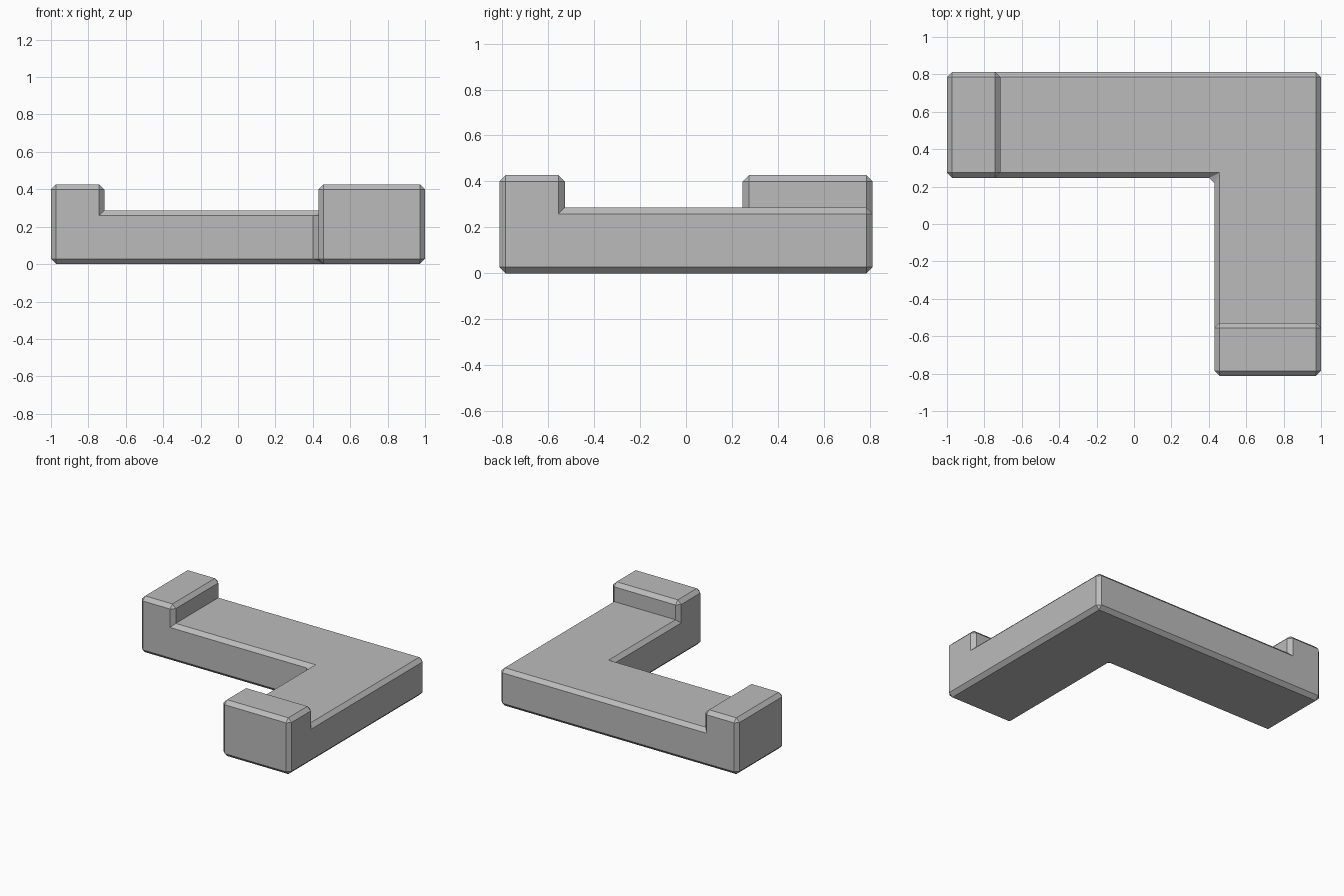
import bpy
import bmesh
import math

cube = bpy.data.objects.get("Cube")
if cube:
    bpy.data.objects.remove(cube, do_unlink=True)

CHAMFER = 0.028
DECK_Z, LIP_Z = 0.287, 0.427
X0, X1, Y0, Y1 = -1.0, 1.0, -0.813, 0.813
INNER_X, INNER_Y = 0.43, 0.247    # inside corner of the L
LIP = 0.285                       # lip thickness

grey = bpy.data.materials.new("stone grey")
grey.use_nodes = True
colour = (0.5, 0.5, 0.5, 1)
grey.diffuse_color = colour
grey.node_tree.nodes["Principled BSDF"].inputs["Base Color"].default_value = colour


def chamfered_prism(name, outline, height):
    """Extrude a floor outline and chamfer every edge."""
    bm = bmesh.new()
    base = bm.faces.new([bm.verts.new((x, y, 0)) for x, y in outline])
    ext = bmesh.ops.extrude_face_region(bm, geom=[base], use_keep_orig=True)
    top = [v for v in ext["geom"] if isinstance(v, bmesh.types.BMVert)]
    bmesh.ops.translate(bm, verts=top, vec=(0, 0, height))
    bmesh.ops.recalc_face_normals(bm, faces=bm.faces[:])
    bmesh.ops.bevel(bm, geom=bm.edges[:], offset=CHAMFER, segments=1,
                    affect='EDGES', profile=0.5)
    bmesh.ops.recalc_face_normals(bm, faces=bm.faces[:])
    mesh = bpy.data.meshes.new(name)
    bm.to_mesh(mesh)
    bm.free()
    mesh.materials.append(grey)
    obj = bpy.data.objects.new(name, mesh)
    bpy.context.collection.objects.link(obj)
    return obj


def rectangle(xa, ya, xb, yb):
    return [(xa, ya), (xb, ya), (xb, yb), (xa, yb)]


# L-shaped deck
deck = chamfered_prism("corner_block", [
    (X0, INNER_Y), (INNER_X, INNER_Y), (INNER_X, Y0),
    (X1, Y0), (X1, Y1), (X0, Y1)], DECK_Z)

# Raised lips closing the two arm ends
lips = [
    chamfered_prism("right_lip", rectangle(X0, INNER_Y, X0 + LIP, Y1), LIP_Z),
    chamfered_prism("front_lip", rectangle(INNER_X, Y0, X1, Y0 + LIP), LIP_Z),
]
for lip in lips:
    mod = deck.modifiers.new("join " + lip.name, 'BOOLEAN')
    mod.operation = 'UNION'
    mod.solver = 'EXACT'
    mod.object = lip

# Bake the union, then merge coplanar faces
joined = bpy.data.meshes.new_from_object(
    deck.evaluated_get(bpy.context.evaluated_depsgraph_get()))
deck.modifiers.clear()
deck.data = joined
for lip in lips:
    bpy.data.objects.remove(lip, do_unlink=True)

bm = bmesh.new()
bm.from_mesh(joined)
bmesh.ops.remove_doubles(bm, verts=bm.verts[:], dist=0.0005)
bmesh.ops.dissolve_limit(bm, angle_limit=math.radians(1),
                         verts=bm.verts[:], edges=bm.edges[:])
bm.to_mesh(joined)
bm.free()
